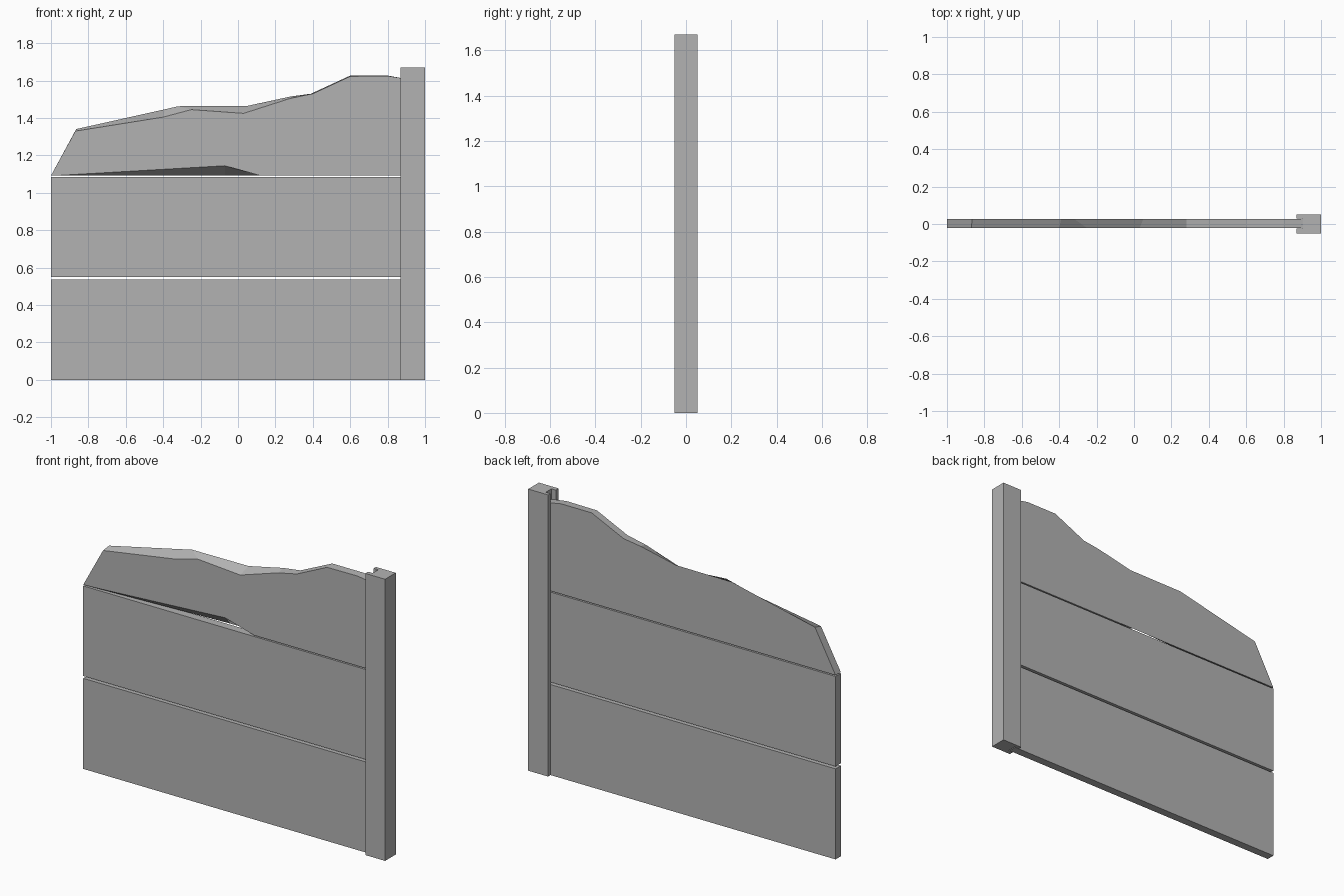
import bpy, bmesh

if "Cube" in bpy.data.objects:
    bpy.data.objects.remove(bpy.data.objects["Cube"])

concrete = bpy.data.materials.new("concrete_grey")
concrete.diffuse_color = (0.45, 0.45, 0.45, 1)
concrete.use_nodes = True
concrete.node_tree.nodes["Principled BSDF"].inputs["Base Color"].default_value = concrete.diffuse_color


def loft(name, ring_a, ring_b):
    """Solid between two matching outlines."""
    bm = bmesh.new()
    a = [bm.verts.new(p) for p in ring_a]
    b = [bm.verts.new(p) for p in ring_b]
    bm.faces.new(a)
    bm.faces.new(b[::-1])
    n = len(a)
    for i in range(n):
        j = (i + 1) % n
        bm.faces.new((a[j], a[i], b[i], b[j]))
    bmesh.ops.recalc_face_normals(bm, faces=bm.faces)
    mesh = bpy.data.meshes.new(name)
    bm.to_mesh(mesh)
    bm.free()
    mesh.materials.append(concrete)
    obj = bpy.data.objects.new(name, mesh)
    bpy.context.collection.objects.link(obj)
    return obj


FRONT, BACK = -0.022, 0.027   # panel thickness
LEFT, RIGHT = -1.0, 0.895     # panel length, right end sits in the post slot


def panel(name, front, back):
    return loft(name, [(x, FRONT, z) for x, z in front],
                [(x, BACK, z) for x, z in back])


# Slotted post, a channel profile extruded upward
profile = [(0.87, -0.05), (1, -0.05), (1, 0.05), (0.87, 0.05),
           (0.87, 0.029), (0.9, 0.029), (0.9, -0.024), (0.87, -0.024)]
loft("post", [(x, y, 0) for x, y in profile], [(x, y, 1.67) for x, y in profile])

# Two whole panels
for name, z0, z1 in (("lower_panel", 0, 0.537), ("middle_panel", 0.551, 1.085)):
    rect = [(LEFT, z0), (RIGHT, z0), (RIGHT, z1), (LEFT, z1)]
    panel(name, rect, rect)

# Broken top panel: ragged top edge and a chip along the front lower edge
base = 1.092
front = [(LEFT, base), (-0.87, 1.33), (-0.4, 1.405), (-0.25, 1.445), (0.03, 1.425),
         (0.28, 1.505), (0.4, 1.53), (0.6, 1.623), (0.8, 1.625), (RIGHT, 1.61),
         (RIGHT, base), (0.12, base), (-0.07, 1.145), (-0.95, base + 0.002)]
back = [(LEFT, base), (-0.865, 1.341), (-0.39, 1.447), (-0.32, 1.463), (0.05, 1.465),
        (0.28, 1.515), (0.39, 1.53), (0.6, 1.627), (0.8, 1.627), (RIGHT, 1.61),
        (RIGHT, base), (0.12, base), (-0.07, base), (-0.95, base)]
panel("broken_top_panel", front, back)
